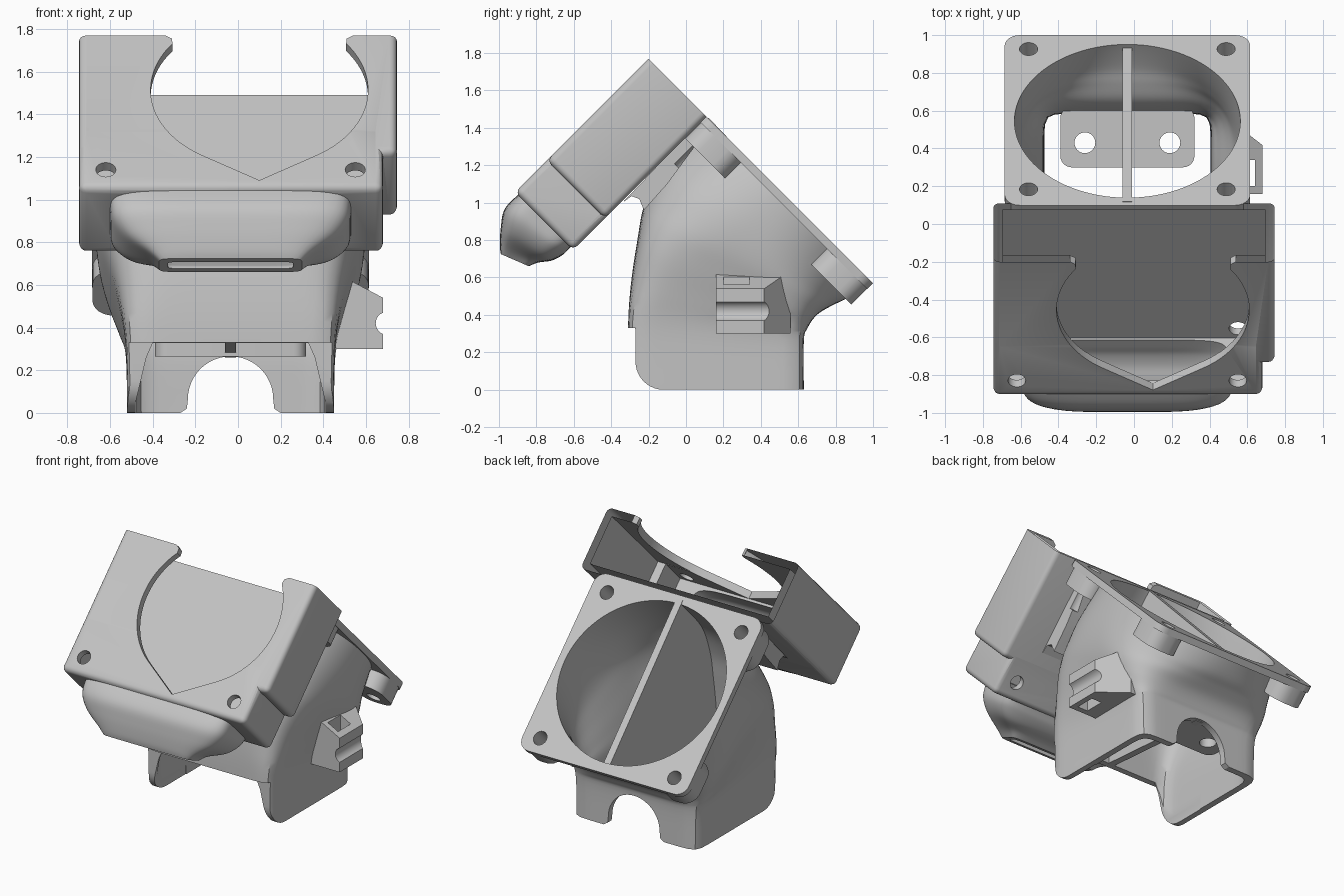
import bpy, bmesh, math
from mathutils import Vector

if "Cube" in bpy.data.objects:
    bpy.data.objects.remove(bpy.data.objects["Cube"])

grey = bpy.data.materials.new("plain_grey")
grey.use_nodes = True
grey.diffuse_color = (0.55, 0.55, 0.55, 1)
grey.node_tree.nodes["Principled BSDF"].inputs["Base Color"].default_value = grey.diffuse_color

S = math.sqrt(0.5)
CX = -0.035   # centre line of the main duct
TOP = 0.785   # height of the tilted frame's origin


def tilted(x, a, b):
    """Tilted frame: a runs down into the part, b runs up the sloping mouth."""
    return Vector((x, TOP - S * (a + b), TOP + S * (b - a)))


PLACE = {
    "x": lambda u, v, w: Vector((w, u, v)),
    "y": lambda u, v, w: Vector((u, w, v)),
    "z": lambda u, v, w: Vector((u, v, w)),
    "a": lambda u, v, w: tilted(u, w, v),
    "b": lambda u, v, w: tilted(u, v, w),
}


def finish(name, bm):
    bmesh.ops.recalc_face_normals(bm, faces=bm.faces)
    mesh = bpy.data.meshes.new(name)
    bm.to_mesh(mesh)
    bm.free()
    mesh.materials.append(grey)
    ob = bpy.data.objects.new(name, mesh)
    bpy.context.scene.collection.objects.link(ob)
    return ob


def skin(rings):
    bm = bmesh.new()
    loops = [[bm.verts.new(p) for p in ring] for ring in rings]
    n = len(loops[0])
    for lo, hi in zip(loops, loops[1:]):
        for i in range(n):
            bm.faces.new((lo[i], lo[(i + 1) % n], hi[(i + 1) % n], hi[i]))
    bm.faces.new(loops[0])
    bm.faces.new(loops[-1])
    return bm


def prism(name, pts, lo, hi, axis, bevel=0):
    bm = skin([[PLACE[axis](u, v, w) for u, v in pts] for w in (lo, hi)])
    if bevel:
        bmesh.ops.bevel(bm, geom=bm.edges[:], offset=bevel, segments=4, profile=0.5, affect="EDGES")
    return finish(name, bm)


def rect(u0, u1, v0, v1, r=0):
    if not r:
        return [(u0, v0), (u1, v0), (u1, v1), (u0, v1)]
    pts = []
    for k, (u, v) in enumerate([(u1 - r, v1 - r), (u0 + r, v1 - r), (u0 + r, v0 + r), (u1 - r, v0 + r)]):
        pts += arc(u, v, r, 90 * k, 90 * k + 90, 6)
    return pts


def arc(u, v, r, start=0, end=360, n=32):
    return [(u + r * math.cos(t), v + r * math.sin(t))
            for t in (math.radians(start + (end - start) * i / n) for i in range(n + (end - start < 360)))]


def loft(name, keys, cx, inset=0, steps=5, n=96):
    """Keys: front y, z, back y, z, half width, squareness."""
    keys = [Vector(k) for k in keys]
    padded = [keys[0]] + keys + [keys[-1]]
    rows = []
    for p0, p1, p2, p3 in zip(padded, padded[1:], padded[2:], padded[3:]):
        for i in range(steps):
            t = i / steps
            rows.append(0.5 * (2 * p1 + (p2 - p0) * t + (2 * p0 - 5 * p1 + 4 * p2 - p3) * t * t
                               + (3 * p1 - p0 - 3 * p2 + p3) * t ** 3))
    rows.append(keys[-1])
    rings = []
    for fy, fz, by, bz, hw, e in rows:
        mid = Vector((cx, (fy + by) / 2, (fz + bz) / 2))
        half = Vector((0, by - fy, bz - fz)) / 2
        half *= 1 - inset / half.length
        ring = []
        for i in range(n):
            c, s = math.cos(2 * math.pi * i / n), math.sin(2 * math.pi * i / n)
            k = (abs(c) ** e + abs(s) ** e) ** (-1 / e)
            ring.append(mid + Vector(((hw - inset) * c * k, 0, 0)) + half * s * k)
        rings.append(ring)
    return finish(name, skin(rings))


def combine(ob, tools, op="DIFFERENCE"):
    for tool in tools:
        mod = ob.modifiers.new("cut", "BOOLEAN")
        mod.operation, mod.object, mod.solver = op, tool, "EXACT"
        dg = bpy.context.evaluated_depsgraph_get()
        mesh = bpy.data.meshes.new_from_object(ob.evaluated_get(dg))
        ob.modifiers.clear()
        ob.data = mesh
        bpy.data.objects.remove(tool)
    return ob


# Blower housing: stepped box that runs into a flat nozzle
housing = prism("blower_housing", rect(-0.745, 0.745, -0.1, 0.77), 0.955, 1.393, "b", 0.035)
NOZZLE = [(-0.82, 1.10, -0.55, 0.83, 0.57, 6), (-0.90, 1.04, -0.62, 0.76, 0.565, 6),
          (-0.97, 0.965, -0.66, 0.72, 0.55, 5), (-0.99, 0.87, -0.72, 0.69, 0.49, 5),
          (-0.995, 0.77, -0.79, 0.68, 0.38, 6), (-0.99, 0.725, -0.84, 0.66, 0.335, 8)]
combine(housing, [prism("lower_box", rect(-0.745, 0.68, 0.6, 1.01), 0.955, 1.393, "b", 0.035),
                  loft("nozzle", NOZZLE, CX)], "UNION")
tail = (-1.02, 0.63, -0.88, 0.57, 0.335, 8)
teardrop = [(0.56, -0.1), (0.54, 0.0), (0.51, 0.02)] + \
    arc(0.10, 0.36, 0.51, -37, 58, 24) + [(0.10, 0.96)] + arc(0.10, 0.36, 0.51, 122, 217, 24) + \
    [(-0.31, 0.02), (-0.34, 0.0), (-0.36, -0.1)]
combine(housing, [
    prism("upper_hollow", rect(-0.695, 0.695, -0.3, 0.73), 1.0, 1.343, "b"),
    prism("lower_hollow", rect(-0.69, 0.635, 0.6, 0.96), 1.002, 1.341, "b"),
    loft("nozzle_hollow", NOZZLE + [tail], CX, 0.042),
    prism("window", teardrop, 1.2, 1.6, "b"),
    prism("left_screw_hole", arc(0.55, 0.89, 0.047), 0.8, 1.6, "b"),
    prism("right_screw_hole", arc(-0.62, 0.89, 0.047), 1.2, 1.6, "b"),
    prism("mouth_cutter", rect(-2, 2, -2, 3), -1, 0, "a")])

# Main duct: square skirt that bends and rounds into the fan mouth
DUCT = [(-0.31, 0.0, 0.63, 0.0, 0.485, 14), (-0.31, 0.33, 0.63, 0.26, 0.492, 14),
        (-0.295, 0.56, 0.65, 0.33, 0.525, 8), (-0.26, 0.80, 0.70, 0.40, 0.575, 5),
        (-0.22, 1.00, 0.78, 0.45, 0.615, 3.2), (-0.12, 1.22, 0.86, 0.49, 0.635, 2.4),
        (0.10, 1.455, 0.975, 0.58, 0.643, 2)]
below = (-0.31, -0.2, 0.63, -0.2, 0.485, 14)
beyond = (0.21, 1.565, 1.085, 0.69, 0.643, 2)
duct = loft("main_duct", DUCT, CX)
web = [(-0.34, 1.0), (-0.29, 1.035), (-0.25, 1.02), (-0.225, 0.96), (-0.1, 1.1), (0.12, 1.40), (0.08, 1.44)]
clip_front = [(0.42, 0.30), (0.68, 0.30)] + arc(0.70, 0.42, 0.054, 248, 112, 10) + \
    [(0.68, 0.54), (0.52, 0.625), (0.42, 0.64)]
clip = prism("cable_clip", clip_front, 0.16, 0.56, "y")
combine(clip, [prism("clip_slope", [(0.69, 0.41), (0.9, 0.41), (0.9, 0.7), (0.47, 0.58)], 0, 1, "z"),
               prism("clip_slot", rect(0.56, 0.64, 0.2, 0.34), 0, 1, "z")])
parts = [prism("web", web, CX - 0.52, CX + 0.52, "x"), clip,
         prism("fan_flange", rect(CX - 0.65, CX + 0.65, -0.304, 0.97, 0.08), 0, 0.045, "a")]
cuts = [loft("duct_hollow", [below] + DUCT + [beyond], CX, 0.045)]
for side in (-1, 1):
    for b0, b1, bh in ((-0.302, 0.0, -0.2), (0.65, 0.953, 0.85)):
        x0, x1 = sorted((CX + side * 0.648, CX + side * 0.40))
        parts.append(prism("corner_boss", rect(x0, x1, b0, b1, 0.1), 0.02, 0.163, "a"))
        cuts.append(prism("fan_hole", arc(CX + side * 0.523, bh, 0.048), -0.2, 0.3, "a"))
combine(duct, parts, "UNION")
arch = [(-0.27, -0.1), (-0.27, 0.0), (-0.24, 0.02)] + arc(CX, 0.065, 0.2, 180, 0, 24) + \
    [(0.17, 0.02), (0.2, 0.0), (0.2, -0.1)]
corner = [(-0.5, -0.1), (-0.12, -0.1)] + arc(-0.12, 0.15, 0.15, 270, 180, 10) + [(-0.27, 0.33), (-0.5, 0.33)]
front_gap = [(-0.48, -0.1), (0.41, -0.1), (0.41, 0.05), (0.36, 0.26), (0.33, 0.328),
             (-0.40, 0.328), (-0.43, 0.26), (-0.48, 0.05)]
cuts += [prism("arch", arch, 0.4, 0.9, "y"), prism("skirt_corner", corner, -1, 1, "x"),
         prism("front_gap", front_gap, -0.6, 0.1, "y")]
combine(duct, cuts)

# Central divider follows the duct's outline
outline = [(k[0] + 0.02, k[1]) for k in DUCT[1:]] + [(k[2] - 0.02, k[3]) for k in DUCT[:0:-1]]
divider = prism("divider", outline, -0.06, -0.01, "x")

# Mounting shelf inside the skirt
shelf = prism("mount_shelf", rect(-0.39, 0.32, 0.3, 0.62, 0.06), 0.265, 0.33, "z")
combine(shelf, [prism("shelf_hole", arc(x, 0.43, 0.055), 0, 1, "z") for x in (-0.26, 0.19)])

for ob in (housing, duct, divider, shelf):
    bpy.ops.object.select_all(action="DESELECT")
    ob.select_set(True)
    bpy.context.view_layer.objects.active = ob
    bpy.ops.object.shade_smooth_by_angle(angle=math.radians(32))
